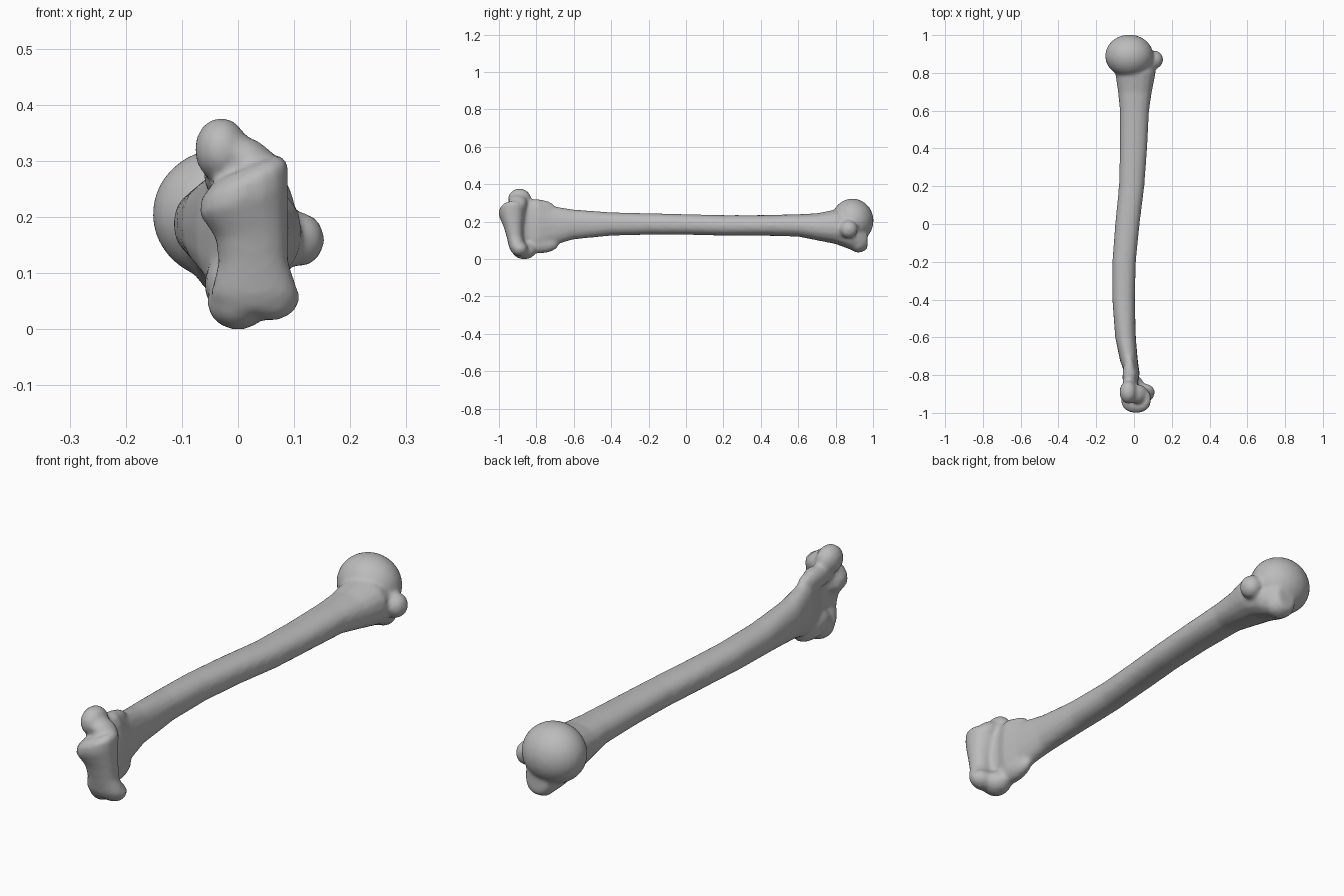
import bpy
import bmesh
from math import cos, sin, tau, copysign
from mathutils import Matrix, Vector

cube = bpy.data.objects.get("Cube")
if cube:
    bpy.data.objects.remove(cube, do_unlink=True)

SIDES = 16
bm = bmesh.new()


def squash(v, power):
    return copysign(abs(v) ** power, v)


def loft(rings, place, power=0.9):
    """Skin closed rings; each ring is (station, u_min, u_max, v_min, v_max)."""
    loops = []
    for t, u0, u1, v0, v1 in rings:
        loop = []
        for i in range(SIDES):
            a = tau * i / SIDES
            u = (u0 + u1) / 2 + (u1 - u0) / 2 * squash(cos(a), power)
            v = (v0 + v1) / 2 + (v1 - v0) / 2 * squash(sin(a), power)
            loop.append(bm.verts.new(place(t, u, v)))
        loops.append(loop)
    for a, b in zip(loops, loops[1:]):
        for i in range(SIDES):
            j = (i + 1) % SIDES
            bm.faces.new((a[i], a[j], b[j], b[i]))
    bm.faces.new(loops[0][::-1])
    bm.faces.new(loops[-1])


def knob(center, radii, tilt=0.0):
    """Rounded bump, optionally turned about the long axis of the bone."""
    matrix = (Matrix.Translation(center) @ Matrix.Rotation(tilt, 4, 'Y')
              @ Matrix.Diagonal((*radii, 1)))
    bmesh.ops.create_uvsphere(bm, u_segments=24, v_segments=16, radius=1, matrix=matrix)


def along_y(t, u, v):
    return Vector((u, t, v))


def along_z(t, u, v):
    # the upper rim of the spool leans towards the model's left
    lean = 0.4 * min(max((t - 0.12) / 0.14, 0), 1)
    return Vector((u, v, t + lean * (u - 0.01)))


# Shaft, flaring at both ends and thinning to a web between the condyles
loft([
    (-0.90, -0.03, 0.04, 0.06, 0.30),
    (-0.84, -0.03, 0.02, 0.04, 0.31),
    (-0.79, -0.05, 0.03, 0.03, 0.32),
    (-0.72, -0.075, 0.02, 0.07, 0.285),
    (-0.60, -0.10, 0.01, 0.105, 0.265),
    (-0.40, -0.115, 0.005, 0.125, 0.25),
    (-0.20, -0.115, 0.01, 0.13, 0.245),
    (0.00, -0.10, 0.03, 0.13, 0.24),
    (0.20, -0.08, 0.055, 0.125, 0.235),
    (0.40, -0.075, 0.07, 0.125, 0.235),
    (0.60, -0.075, 0.08, 0.12, 0.24),
    (0.70, -0.085, 0.095, 0.10, 0.245),
    (0.80, -0.10, 0.115, 0.08, 0.265),
    (0.88, -0.09, 0.10, 0.05, 0.26),
    (0.94, -0.06, 0.07, 0.035, 0.20),
    (0.97, -0.04, 0.05, 0.055, 0.16),
], along_y)

# Ball head and the two bumps beside it
knob((-0.025, 0.89, 0.205), (0.128, 0.113, 0.118))
knob((0.11, 0.87, 0.16), (0.044, 0.048, 0.048))
knob((0.01, 0.92, 0.085), (0.06, 0.05, 0.05))

# Hinge spool at the front end
loft([
    (0.03, -0.03, 0.085, -0.93, -0.86),
    (0.06, -0.05, 0.11, -0.945, -0.855),
    (0.12, -0.035, 0.09, -0.96, -0.87),
    (0.17, -0.04, 0.09, -0.975, -0.87),
    (0.23, -0.07, 0.09, -1.0, -0.86),
    (0.265, -0.065, 0.09, -1.0, -0.855),
    (0.285, -0.04, 0.075, -0.975, -0.875),
], along_z)

# Upper and lower side bumps, each backed by a column running into the shaft
knob((-0.03, -0.89, 0.32), (0.047, 0.062, 0.057))
knob((0.02, -0.90, 0.30), (0.062, 0.05, 0.038), 0.6)
knob((-0.025, -0.81, 0.275), (0.036, 0.11, 0.045))
knob((0.0, -0.865, 0.048), (0.055, 0.065, 0.049))
knob((0.055, -0.89, 0.055), (0.055, 0.045, 0.04))
knob((-0.02, -0.79, 0.08), (0.04, 0.11, 0.05))

bmesh.ops.recalc_face_normals(bm, faces=bm.faces)
mesh = bpy.data.meshes.new("long_bone")
bm.to_mesh(mesh)
bm.free()
bone = bpy.data.objects.new("long_bone", mesh)
bpy.context.collection.objects.link(bone)

# Single grey material
grey = bpy.data.materials.new("bone_grey")
grey.use_nodes = True
color = (0.5, 0.5, 0.5, 1)
grey.diffuse_color = color
for node in grey.node_tree.nodes:
    if node.type == 'BSDF_PRINCIPLED':
        node.inputs["Base Color"].default_value = color
mesh.materials.append(grey)

# Fuse the parts into one skin and soften the joins
fuse = bone.modifiers.new("fuse", 'REMESH')
fuse.mode = 'VOXEL'
fuse.voxel_size = 0.009
fuse.use_smooth_shade = True
soften = bone.modifiers.new("soften", 'SMOOTH')
soften.factor = 0.5
soften.iterations = 6
